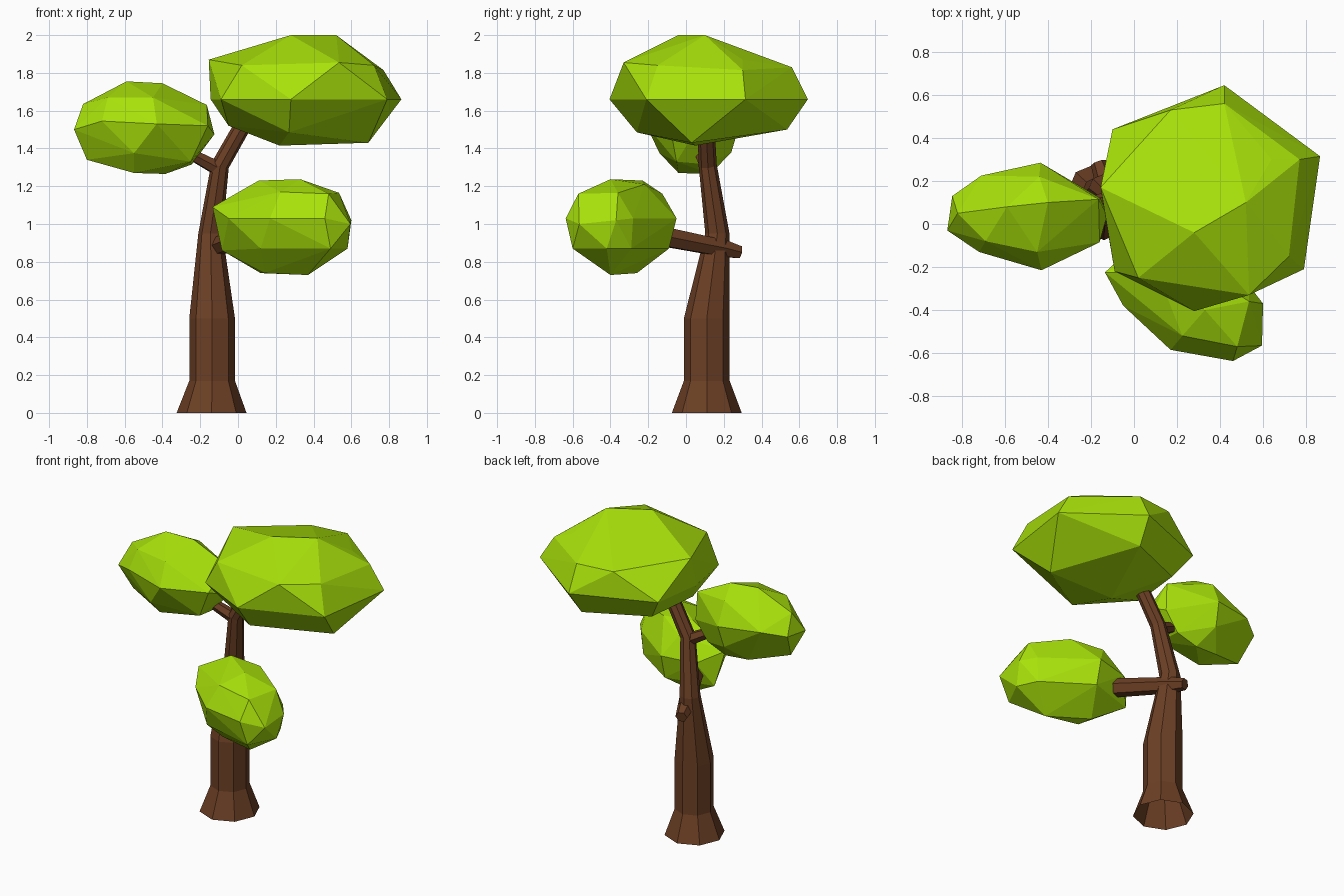
import bpy, bmesh
from math import cos, sin, tau
from mathutils import Vector


def material(name, rgb):
    m = bpy.data.materials.new(name)
    m.diffuse_color = (*rgb, 1)
    return m


BARK = material("bark", (0.15, 0.05, 0.018))
LEAF = material("leaf", (0.39, 0.75, 0.003))


def finish(bm, name, mat):
    bmesh.ops.recalc_face_normals(bm, faces=bm.faces)
    me = bpy.data.meshes.new(name)
    bm.to_mesh(me)
    bm.free()
    me.materials.append(mat)
    ob = bpy.data.objects.new(name, me)
    bpy.context.collection.objects.link(ob)
    return ob


def limb(name, rings, sides, upright=False):
    """Loft polygon rings given as (x, y, z, radius) along a path."""
    bm = bmesh.new()
    pts = [Vector(r[:3]) for r in rings]
    loops = []
    for i, p in enumerate(pts):
        t = (pts[min(i + 1, len(pts) - 1)] - pts[max(i - 1, 0)]).normalized()
        if upright:
            u, v = Vector((1, 0, 0)), Vector((0, 1, 0))
            if i >= 4:  # tilt the upper rings with the bend
                v = t.cross(u).normalized()
                u = v.cross(t)
        else:
            u = t.cross(Vector((0, 0, 1))).normalized()
            v = t.cross(u)
        r = rings[i][3]
        loops.append([bm.verts.new(p + r * (u * cos(tau * k / sides) + v * sin(tau * k / sides)))
                      for k in range(sides)])
    for a, b in zip(loops, loops[1:]):
        for k in range(sides):
            n = (k + 1) % sides
            bm.faces.new((a[k], a[n], b[n], b[k]))
    if not upright:  # the trunk is open at the ground
        bm.faces.new(loops[0])
    bm.faces.new(loops[-1])
    return finish(bm, name, BARK)


def foliage(name, points):
    """Faceted clump: convex hull around a few corner points."""
    bm = bmesh.new()
    for p in points:
        bm.verts.new(p)
    res = bmesh.ops.convex_hull(bm, input=bm.verts)
    loose = {g for g in res["geom_interior"] + res["geom_unused"]
             if isinstance(g, bmesh.types.BMVert)}
    bmesh.ops.delete(bm, geom=list(loose), context='VERTS')
    return finish(bm, name, LEAF)


# Trunk with flared foot, straight stem and leaning upper part
limb("trunk", [(-0.14, 0.11, 0, 0.185), (-0.137, 0.11, 0.17, 0.121), (-0.137, 0.11, 0.5, 0.121),
               (-0.146, 0.166, 0.95, 0.064), (-0.095, 0.115, 1.31, 0.048),
               (0.03, 0.105, 1.53, 0.045)], 8, upright=True)

# Side branches
limb("front_branch", [(-0.165, 0.285, 0.85, 0.037), (-0.135, 0.2, 0.87, 0.05),
                      (0.03, -0.13, 0.935, 0.058)], 6)
limb("left_branch", [(-0.09, 0.12, 1.285, 0.042), (-0.24, 0.08, 1.365, 0.033)], 6)

# Top clump: belt, shoulder, crown, underside
foliage("top_foliage", [
    (-0.145, 0.1, 1.66), (-0.10, 0.44, 1.66), (0.42, 0.645, 1.66), (0.865, 0.315, 1.66),
    (0.79, -0.21, 1.66), (0.28, -0.405, 1.66), (-0.09, -0.22, 1.66),
    (-0.155, 0.17, 1.87), (0.17, 0.53, 1.83), (0.42, 0.56, 1.83), (0.77, 0.30, 1.815),
    (0.72, -0.15, 1.84), (0.535, -0.33, 1.855), (0.02, -0.25, 1.84),
    (0.28, -0.04, 2.0), (0.52, 0.10, 2.0), (0.64, 0.30, 1.87),
    (0.69, 0.03, 1.43), (0.22, 0.05, 1.415), (-0.05, 0.0, 1.52),
    (0.40, 0.535, 1.50), (0.27, -0.26, 1.485), (0.0, 0.36, 1.51)])

# Left clump
foliage("left_foliage", [
    (-0.868, -0.03, 1.5), (-0.845, 0.13, 1.51), (-0.71, 0.225, 1.54), (-0.435, 0.285, 1.53),
    (-0.125, 0.04, 1.475), (-0.16, -0.085, 1.52), (-0.43, -0.215, 1.53), (-0.72, -0.13, 1.545),
    (-0.82, 0.05, 1.635), (-0.69, -0.08, 1.67), (-0.45, -0.13, 1.67), (-0.165, 0.115, 1.63),
    (-0.59, 0.08, 1.755), (-0.40, 0.10, 1.745), (-0.44, 0.22, 1.68), (-0.155, 0.12, 1.44),
    (-0.80, 0.03, 1.34), (-0.55, -0.04, 1.27), (-0.385, 0.13, 1.265), (-0.245, 0.12, 1.315),
    (-0.25, -0.05, 1.33), (-0.55, -0.14, 1.375), (-0.45, 0.24, 1.38), (-0.55, 0.12, 1.275)])

# Front clump
foliage("front_foliage", [
    (-0.135, -0.225, 1.09), (-0.05, -0.38, 1.03), (0.17, -0.585, 1.03), (0.46, -0.637, 1.03),
    (0.60, -0.37, 1.02), (0.595, -0.565, 1.0), (0.53, -0.28, 1.03), (0.22, -0.05, 1.03),
    (0.0, -0.10, 1.02), (0.11, -0.23, 1.23), (0.33, -0.40, 1.237), (0.32, -0.22, 1.21),
    (0.535, -0.36, 1.165), (0.225, -0.52, 1.17), (0.48, -0.57, 1.16), (0.14, -0.125, 1.16),
    (-0.085, -0.18, 0.86), (0.12, -0.26, 0.74), (0.37, -0.40, 0.73), (0.58, -0.42, 0.87),
    (0.49, -0.60, 0.87), (0.12, -0.5, 0.87), (0.22, -0.09, 0.87), (0.52, -0.29, 0.87),
    (0.14, -0.36, 0.74)])
